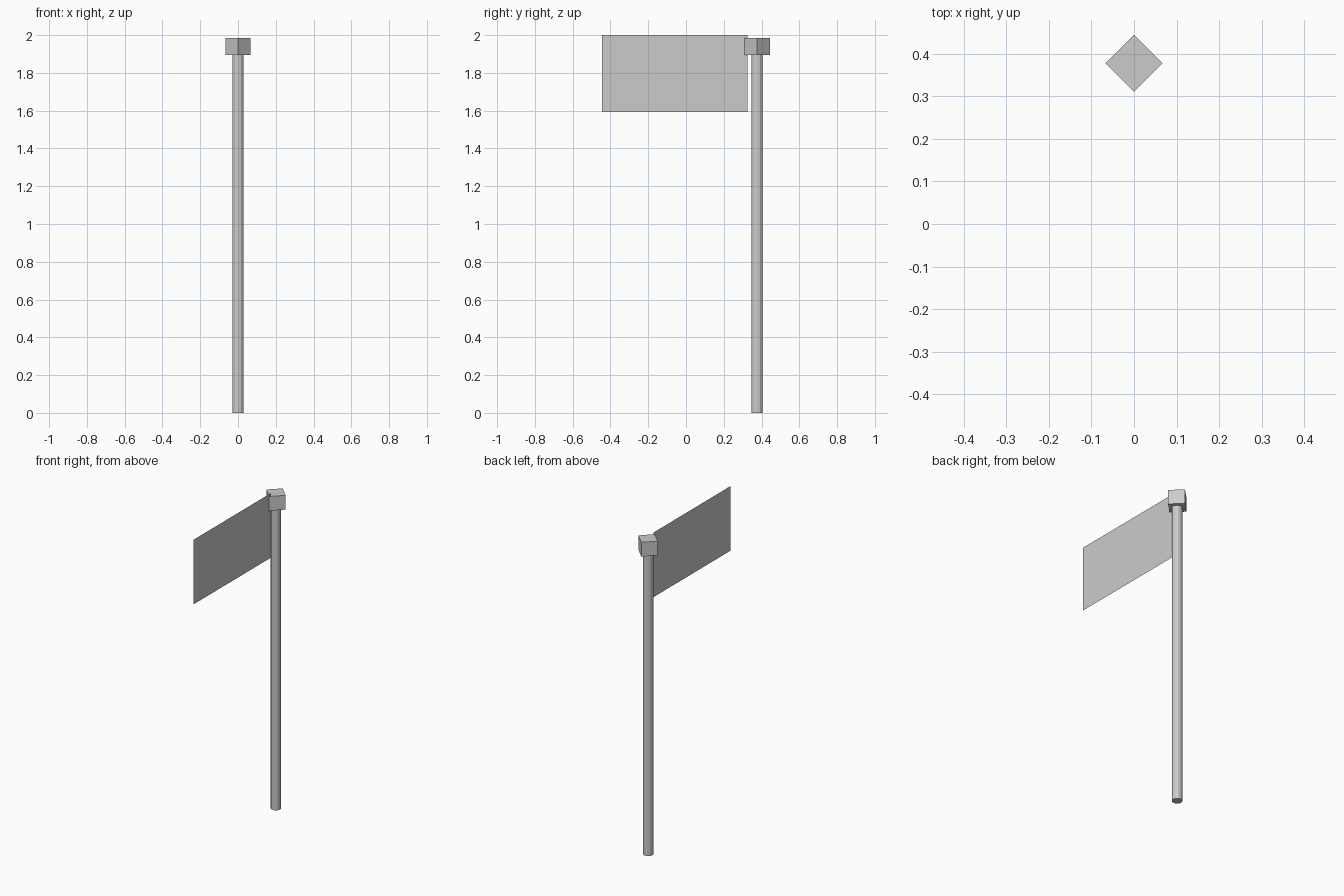
import bpy
from math import pi, sqrt

if "Cube" in bpy.data.objects:
    bpy.data.objects.remove(bpy.data.objects["Cube"])

POLE_Y = 0.376

# Pole: slim faceted cylinder running up into the cap
bpy.ops.mesh.primitive_cylinder_add(vertices=12, radius=0.03, depth=1.9,
                                    location=(0, POLE_Y, 0.95))
bpy.context.object.name = "pole"

# Cap: square block turned 45 degrees
bpy.ops.mesh.primitive_cylinder_add(vertices=4, radius=0.067, depth=0.09,
                                    location=(0, POLE_Y + 0.001, 1.94))
bpy.context.object.name = "pole_cap"

# Flag: single flat sheet in the x = 0 plane
y0, y1, z0, z1 = -0.444, 0.325, 1.594, 2.0
mesh = bpy.data.meshes.new("flag")
mesh.from_pydata([(0, y0, z0), (0, y1, z0), (0, y1, z1), (0, y0, z1)],
                 [], [(0, 1, 2, 3)])
flag = bpy.data.objects.new("flag", mesh)
bpy.context.collection.objects.link(flag)
